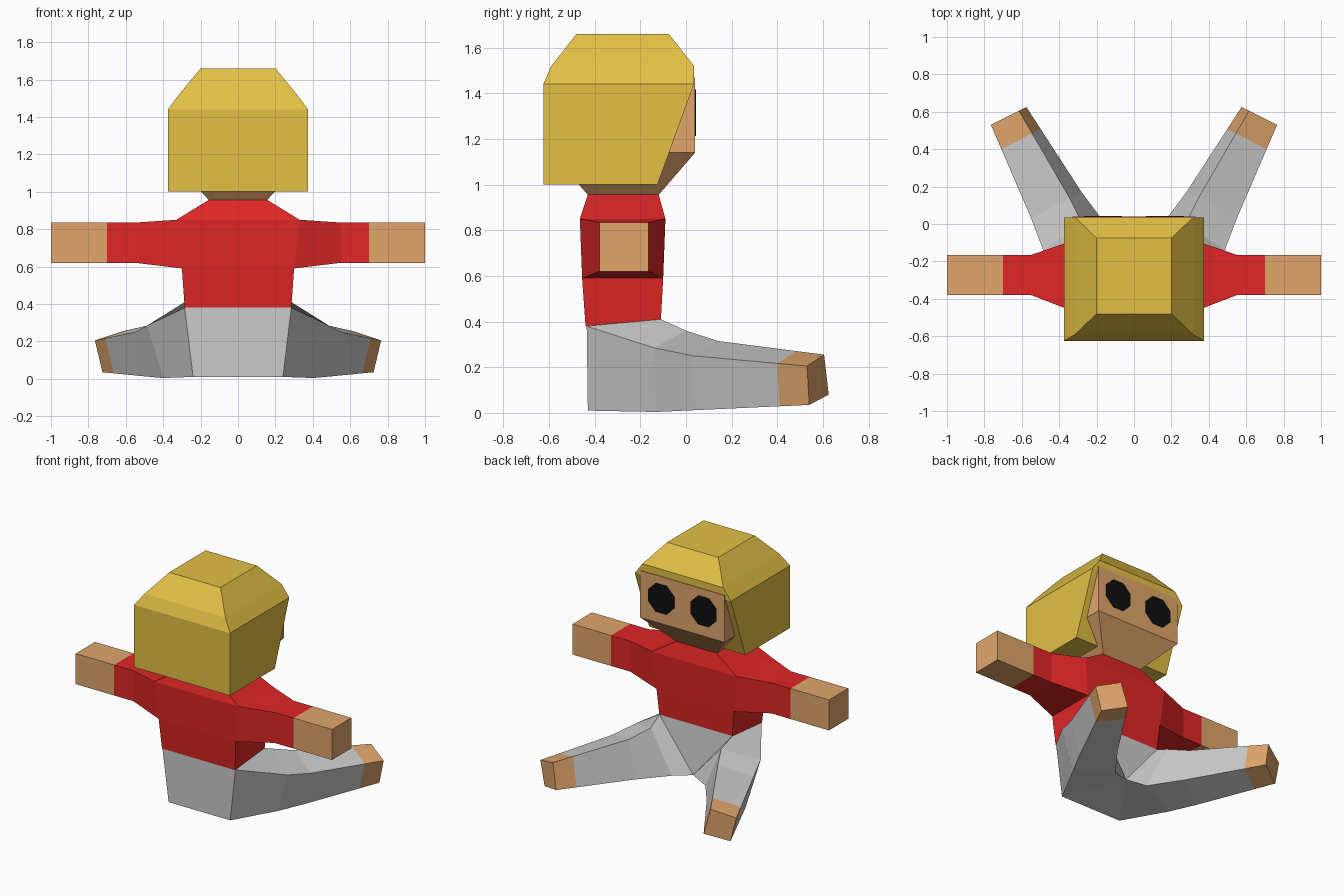
import bpy, bmesh
from math import sin, cos, pi
from mathutils import Vector

if "Cube" in bpy.data.objects:
    bpy.data.objects.remove(bpy.data.objects["Cube"])


def material(name, rgb):
    m = bpy.data.materials.new(name)
    m.diffuse_color = (*rgb, 1)
    m.use_nodes = True
    m.node_tree.nodes["Principled BSDF"].inputs["Base Color"].default_value = m.diffuse_color
    return m


RED = material("red cloth", (0.75, 0.02, 0.02))
SKIN = material("skin", (0.75, 0.38, 0.15))
HAIR = material("yellow hair", (0.77, 0.53, 0.06))
BLACK = material("black", (0.005, 0.005, 0.005))


def loft(name, rings, mat=None, mirror=False, start=True, end=True):
    """Skin a list of equal-sized point rings, optionally capped and mirrored in x."""
    bm = bmesh.new()
    vs = [[bm.verts.new(p) for p in r] for r in rings]
    n = len(rings[0])
    for a, b in zip(vs, vs[1:]):
        for i in range(n):
            j = (i + 1) % n
            bm.faces.new((a[i], a[j], b[j], b[i]))
    if start:
        bm.faces.new(vs[0])
    if end:
        bm.faces.new(vs[-1])
    bmesh.ops.remove_doubles(bm, verts=bm.verts, dist=1e-4)
    bmesh.ops.recalc_face_normals(bm, faces=bm.faces)
    me = bpy.data.meshes.new(name)
    bm.to_mesh(me)
    bm.free()
    ob = bpy.data.objects.new(name, me)
    bpy.context.collection.objects.link(ob)
    if mat:
        me.materials.append(mat)
    if mirror:
        ob.modifiers.new("Mirror", 'MIRROR')
    return ob


def rect(x, back, front, zb, zf=None):
    """Horizontal rectangle, symmetric in x; back and front may differ in height."""
    zf = zb if zf is None else zf
    return [(-x, back, zb), (x, back, zb), (x, front, zf), (-x, front, zf)]


def side(x, back=-0.38, front=-0.165, low=0.62, high=0.835):
    """Arm cross-section facing along x."""
    return [(x, back, low), (x, front, low), (x, front, high), (x, back, high)]


# Hair block with a front edge that slopes back beside the face
loft("hair", [rect(0.375, -0.625, -0.125, 1.0), rect(0.375, -0.625, 0.035, 1.44),
              rect(0.315, -0.59, 0.035, 1.52), rect(0.2, -0.48, -0.075, 1.66)], HAIR)

# Head tapering down to the neck
loft("head", [rect(0.155, -0.43, -0.12, 0.955), rect(0.33, -0.59, 0.04, 1.14),
              rect(0.33, -0.59, 0.04, 1.47)], SKIN)

# Octagonal eyes
eye = [[(0.165 + 0.11 * cos((i + 0.5) * pi / 4), y, 1.315 + 0.11 * sin((i + 0.5) * pi / 4))
        for i in range(8)] for y in (0.03, 0.043)]
loft("eyes", eye, BLACK, mirror=True)

# Shirt body
loft("shirt", [rect(0.285, -0.44, -0.11, 0.38, 0.41), rect(0.30, -0.455, -0.10, 0.59),
               rect(0.33, -0.465, -0.09, 0.85), rect(0.155, -0.43, -0.12, 0.957)], RED)

# Sleeves and hands
shoulder = [(0.30, -0.455, 0.59), (0.30, -0.10, 0.59), (0.33, -0.09, 0.85), (0.33, -0.465, 0.85)]
loft("sleeves", [shoulder, side(0.55), side(0.7)], RED, mirror=True, start=False, end=False)
loft("hands", [side(0.7), side(1.0)], SKIN, mirror=True, start=False)

# Trousers: from the centre line, through the hip, down each splayed leg
crotch = (0, -0.08, 0.07)
middle = [(0, -0.435, 0.38), (0, -0.43, 0.01), crotch, (0, -0.11, 0.41)]
hip = [(0.285, -0.435, 0.38), (0.24, -0.43, 0.01), crotch, (0.285, -0.11, 0.41)]
thigh = [(0.485, -0.14, 0.285), (0.4, -0.13, 0.004), (0.13, -0.03, 0.05), (0.275, 0.0, 0.36)]
knee = [(0.55, 0.03, 0.25), (0.49, 0.04, 0.012), (0.28, 0.17, 0.06), (0.345, 0.14, 0.315)]
toe = [(0.765, 0.53, 0.205), (0.725, 0.54, 0.035), (0.575, 0.625, 0.08), (0.615, 0.605, 0.255)]
ankle = [Vector(k).lerp(Vector(t), 0.74) for k, t in zip(knee, toe)]
loft("trousers", [middle, hip, thigh, knee, ankle], mirror=True, start=False, end=False)
loft("feet", [ankle, toe], SKIN, mirror=True, start=False)
